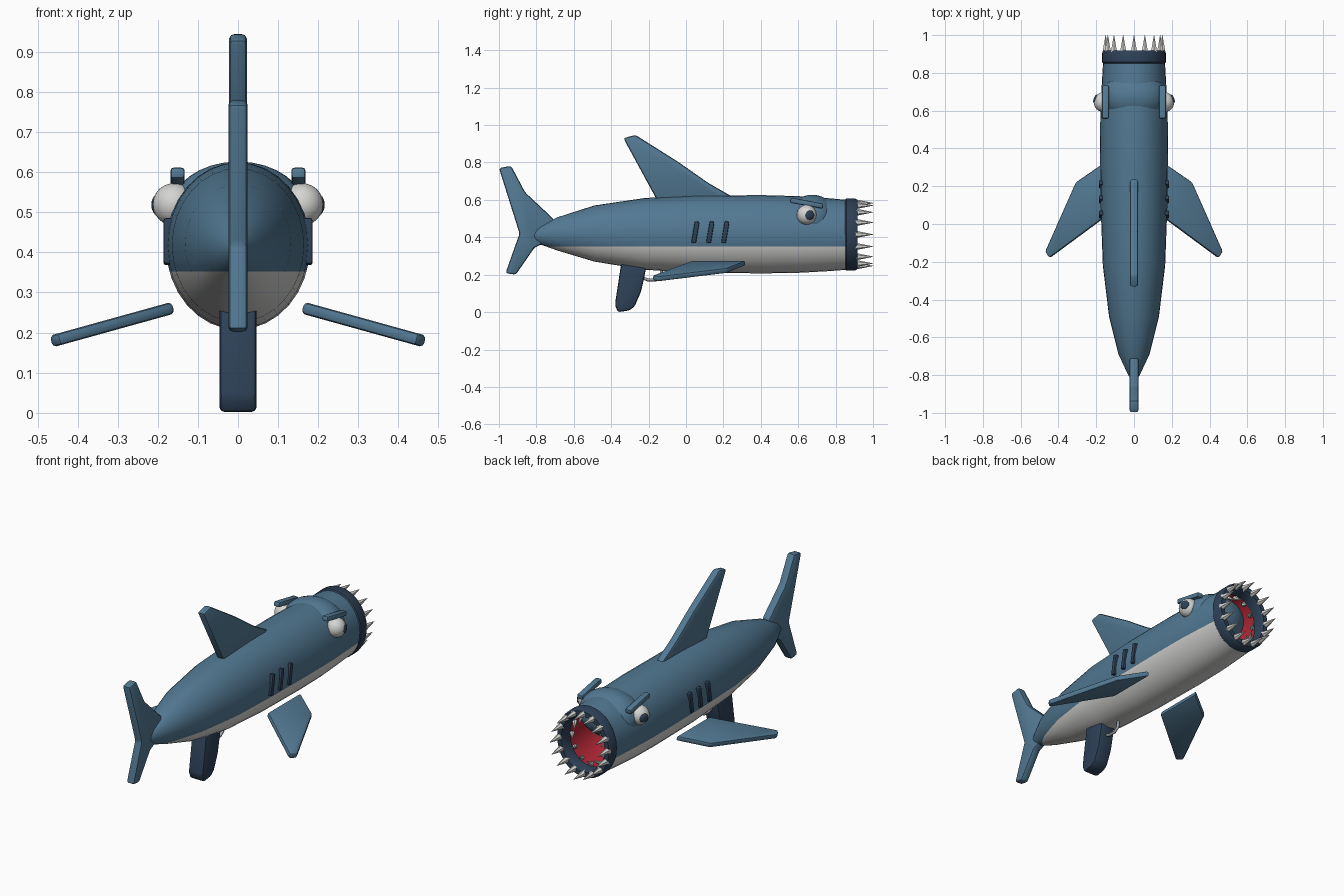
import bpy, bmesh, math
from mathutils import Vector, Matrix

if "Cube" in bpy.data.objects:
    bpy.data.objects.remove(bpy.data.objects["Cube"])


def material(name, rgb):
    m = bpy.data.materials.new(name)
    m.diffuse_color = (*rgb, 1)
    m.use_nodes = True
    m.node_tree.nodes["Principled BSDF"].inputs["Base Color"].default_value = m.diffuse_color
    return m


BLUE = material("shark blue", (0.085, 0.19, 0.29))
NAVY = material("dark navy", (0.027, 0.052, 0.095))
WHITE = material("belly white", (0.66, 0.66, 0.65))
RED = material("mouth red", (0.45, 0.02, 0.035))
GREY = material("trigger grey", (0.35, 0.37, 0.4))


def finish(name, bm, mats, angle=35):
    me = bpy.data.meshes.new(name)
    bm.to_mesh(me)
    bm.free()
    ob = bpy.data.objects.new(name, me)
    bpy.context.collection.objects.link(ob)
    for m in mats:
        me.materials.append(m)
    bpy.ops.object.select_all(action='DESELECT')
    ob.select_set(True)
    bpy.context.view_layer.objects.active = ob
    if angle:
        bpy.ops.object.shade_smooth_by_angle(angle=math.radians(angle))
    return ob


def loft(rows, closed=False, n=32):
    """Skin of elliptical rings; each row is (y, centre z, half width, half height)."""
    bm = bmesh.new()
    rings = [[bm.verts.new((rx * math.cos(2 * math.pi * j / n), y,
                            z + rz * math.sin(2 * math.pi * j / n))) for j in range(n)]
             for y, z, rx, rz in rows]
    pairs = list(zip(rings, rings[1:])) + ([(rings[-1], rings[0])] if closed else [])
    for a, b in pairs:
        for j in range(n):
            k = (j + 1) % n
            bm.faces.new((a[j], b[j], b[k], a[k]))
    return bm, rings


def prism(name, outline, half, mat, matrix=None, bevel=0.012):
    """Outline in (y, z) extruded along x, with rounded edges."""
    bm = bmesh.new()
    f = bm.faces.new([bm.verts.new((-half, y, z)) for y, z in outline])
    ext = bmesh.ops.extrude_face_region(bm, geom=[f])["geom"]
    bmesh.ops.translate(bm, vec=(2 * half, 0, 0),
                        verts=[v for v in ext if isinstance(v, bmesh.types.BMVert)])
    if matrix:
        bm.transform(matrix)
    bmesh.ops.recalc_face_normals(bm, faces=bm.faces)
    bmesh.ops.bevel(bm, geom=bm.edges[:], offset=bevel, segments=2, profile=0.5,
                    affect='EDGES', clamp_overlap=True)
    return finish(name, bm, [mat])


def ball(name, centre, radii, mat, rot=None, seg=24):
    bm = bmesh.new()
    bmesh.ops.create_uvsphere(bm, u_segments=seg, v_segments=seg // 2, radius=1)
    m = Matrix.Translation(centre) @ (rot or Matrix()) @ Matrix.Diagonal((*radii, 1))
    bm.transform(m)
    return finish(name, bm, [mat], 60)


# Body, with the belly split off at a constant height
bm, rings = loft([(-0.83, 0.408, 0.014, 0.02), (-0.78, 0.412, 0.04, 0.05),
                  (-0.69, 0.418, 0.082, 0.088), (-0.49, 0.42, 0.132, 0.15),
                  (-0.22, 0.418, 0.165, 0.192), (0.08, 0.417, 0.176, 0.207),
                  (0.42, 0.416, 0.18, 0.209), (0.6, 0.415, 0.178, 0.205),
                  (0.75, 0.414, 0.17, 0.196), (0.87, 0.413, 0.163, 0.186)])
bm.faces.new(rings[0])
bmesh.ops.bisect_plane(bm, geom=bm.verts[:] + bm.edges[:] + bm.faces[:],
                       plane_co=(0, 0, 0.352), plane_no=(0, 0, 1))
for f in bm.faces:
    f.material_index = int(f.calc_center_median().z < 0.352)
finish("body", bm, [BLUE, WHITE])

# Head bulge behind the mouth
ball("head_bulge", (0, 0.675, 0.5), (0.172, 0.135, 0.127), BLUE, seg=32)

# Mouth lining and lip ring
bm, rings = loft([(0.9, 0.413, 0.135, 0.155), (0.75, 0.413, 0.135, 0.155),
                  (0.6, 0.413, 0.11, 0.13), (0.5, 0.413, 0.05, 0.06)])
bm.faces.new(rings[-1])
finish("mouth_lining", bm, [RED])
bm, _ = loft([(0.85, 0.415, 0.163, 0.186), (0.857, 0.415, 0.169, 0.192),
              (0.905, 0.415, 0.169, 0.192), (0.918, 0.415, 0.161, 0.184),
              (0.918, 0.415, 0.136, 0.156), (0.905, 0.415, 0.128, 0.148),
              (0.85, 0.415, 0.128, 0.148)], closed=True)
finish("lip_ring", bm, [NAVY])

# Teeth: a big outer row and a small inner row leaning inward
bm = bmesh.new()
for count, rx, rz, y, length, base, lean in ((16, 0.15, 0.168, 0.905, 0.095, 0.02, 0),
                                             (12, 0.122, 0.142, 0.84, 0.06, 0.014, 0.7)):
    for i in range(count):
        a = 2 * math.pi * i / count
        out = Vector((math.cos(a), 0, math.sin(a)))
        d = (Vector((0, 1, 0)) - out * lean).normalized()
        pos = Vector((rx * out.x, y, 0.415 + rz * out.z)) + d * length / 2
        bmesh.ops.create_cone(bm, cap_ends=True, segments=6, radius1=base, radius2=0.001,
                              depth=length, matrix=Matrix.Translation(pos)
                              @ d.to_track_quat('Z', 'Y').to_matrix().to_4x4())
finish("teeth", bm, [WHITE], 0)

# Fins on the centre line
prism("dorsal_fin", [(-0.15, 0.59), (-0.335, 0.93), (-0.27, 0.947), (-0.04, 0.802),
                     (0.12, 0.69), (0.26, 0.61), (0.2, 0.59)], 0.022, BLUE)
prism("tail_fin", [(-0.89, 0.42), (-1.0, 0.77), (-0.935, 0.782), (-0.86, 0.64),
                   (-0.71, 0.5), (-0.71, 0.39), (-0.81, 0.345), (-0.91, 0.2),
                   (-0.965, 0.208)], 0.024, BLUE)

# Grip and trigger guard
prism("grip", [(-0.345, 0.27), (-0.21, 0.25), (-0.24, 0.11), (-0.275, 0.03),
               (-0.305, 0.008), (-0.365, 0.0), (-0.38, 0.04)], 0.046, NAVY)
cu = bpy.data.curves.new("trigger_guard", 'CURVE')
cu.dimensions = '3D'
cu.bevel_depth = 0.008
cu.bevel_resolution = 2
cu.use_fill_caps = True
sp = cu.splines.new('POLY')
path = [(-0.235, 0.185), (-0.205, 0.172), (-0.16, 0.172), (-0.135, 0.19), (-0.13, 0.23)]
sp.points.add(len(path) - 1)
for p, (y, z) in zip(sp.points, path):
    p.co = (0, y, z, 1)
cu.materials.append(GREY)
bpy.context.collection.objects.link(bpy.data.objects.new("trigger_guard", cu))

# Paired parts
for s, side in ((1, "right"), (-1, "left")):
    # Pectoral fin: drawn as (y, span), laid flat, then drooped outward
    flat = Matrix(((0, 0, s, 0), (0, 1, 0, 0), (1, 0, 0, 0), (0, 0, 0, 1)))
    droop = Matrix.Rotation(s * math.radians(15.5), 4, 'Y')
    prism("pectoral_fin_" + side,
          [(0.32, 0.0), (0.22, 0.15), (-0.145, 0.318), (-0.18, 0.295), (0.03, 0.0)],
          0.015, BLUE, Matrix.Translation((s * 0.162, 0, 0.262)) @ droop @ flat, 0.01)

    # Gill slits
    for i, y in enumerate((0.05, 0.13, 0.21)):
        prism(f"gill_{side}_{i + 1}",
              [(y - 0.022, 0.372), (y + 0.003, 0.367), (y + 0.022, 0.482), (y - 0.003, 0.487)],
              0.012, NAVY, Matrix.Translation((s * 0.174, 0, 0)), 0.006)

    # Eye, pupil and angry brow
    ball("eye_" + side, (s * 0.16, 0.645, 0.52), (0.053, 0.053, 0.053), WHITE)
    look = Vector((s * 0.92, 0.39, -0.05)).normalized()
    ball("pupil_" + side, Vector((s * 0.16, 0.645, 0.52)) + look * 0.045,
         (0.026, 0.026, 0.012), NAVY, look.to_track_quat('Z', 'Y').to_matrix().to_4x4(), 16)
    prism("brow_" + side, [(0.555, 0.585), (0.73, 0.553), (0.735, 0.58), (0.56, 0.613)],
          0.018, BLUE, Matrix.Translation((s * 0.151, 0, 0)), 0.008)
